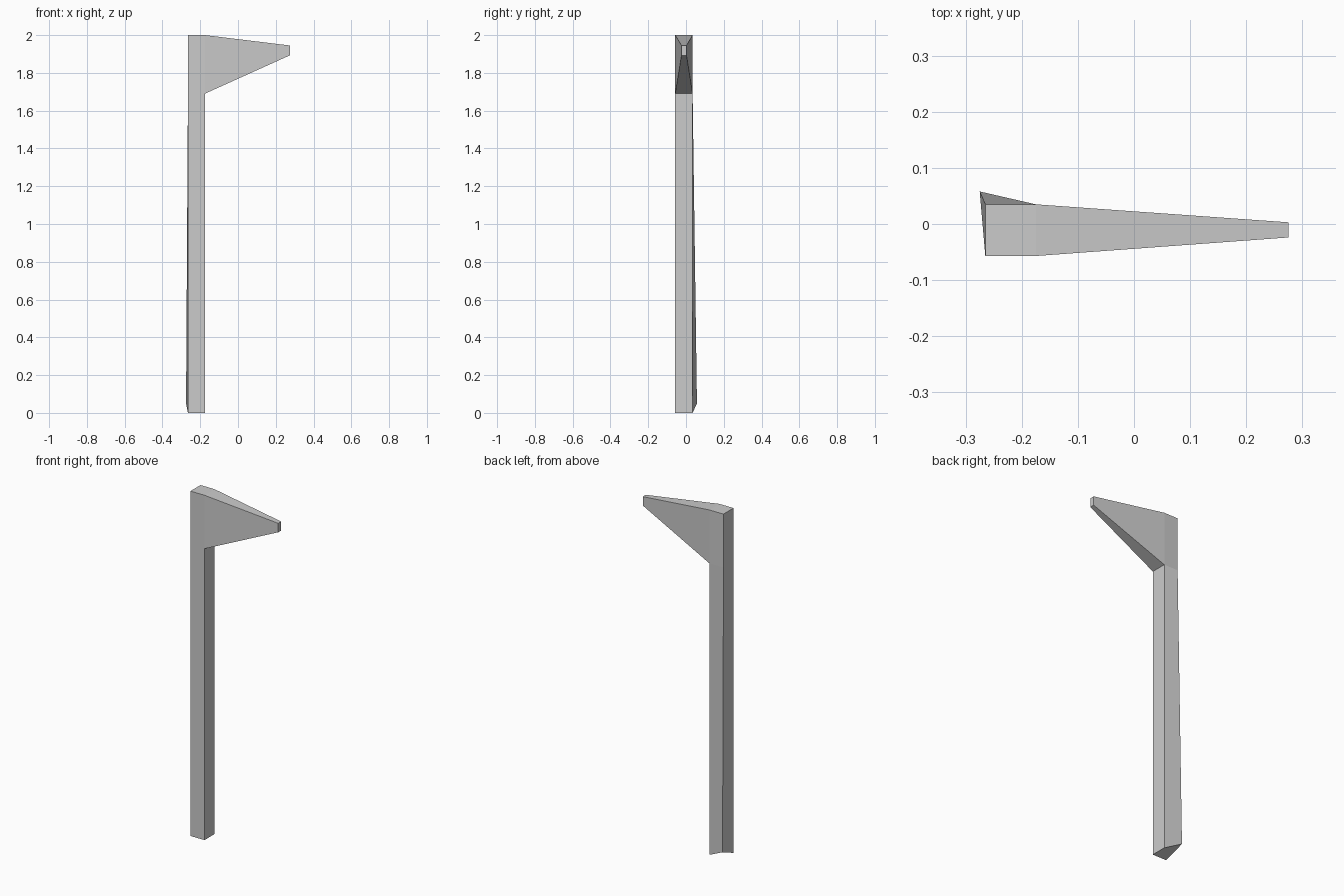
import bpy, bmesh

if "Cube" in bpy.data.objects:
    bpy.data.objects.remove(bpy.data.objects["Cube"])

X0, X1 = -0.265, -0.175
Y0, Y1 = -0.057, 0.035
bm = bmesh.new()


def ring(z):
    return [bm.verts.new((x, y, z)) for x, y in ((X0, Y0), (X1, Y0), (X1, Y1), (X0, Y1))]


def bridge(a, b):
    return [bm.faces.new((a[i], a[(i + 1) % 4], b[(i + 1) % 4], b[i])) for i in range(4)]


# Square post, split where the arm begins
foot, joint, top = ring(0), ring(1.69), ring(2)
bridge(foot, joint)
upper = bridge(joint, top)
bm.faces.new(foot[::-1])
bm.faces.new(top)

# Skewed back left corner of the foot
foot[3].co = (-0.275, 0.058, 0.05)

# Tapered arm pulled out of the right side of the post
tip = bmesh.ops.extrude_discrete_faces(bm, faces=[upper[1]])["faces"][0]
for v in tip.verts:
    v.co = (0.275,
            -0.024 if v.co.y < 0 else 0.003,
            1.945 if v.co.z > 1.8 else 1.893)
bmesh.ops.remove_doubles(bm, verts=bm.verts, dist=0.0001)
bmesh.ops.recalc_face_normals(bm, faces=bm.faces)

mesh = bpy.data.meshes.new("post_with_arm")
bm.to_mesh(mesh)
bm.free()
bpy.context.collection.objects.link(bpy.data.objects.new("post_with_arm", mesh))
